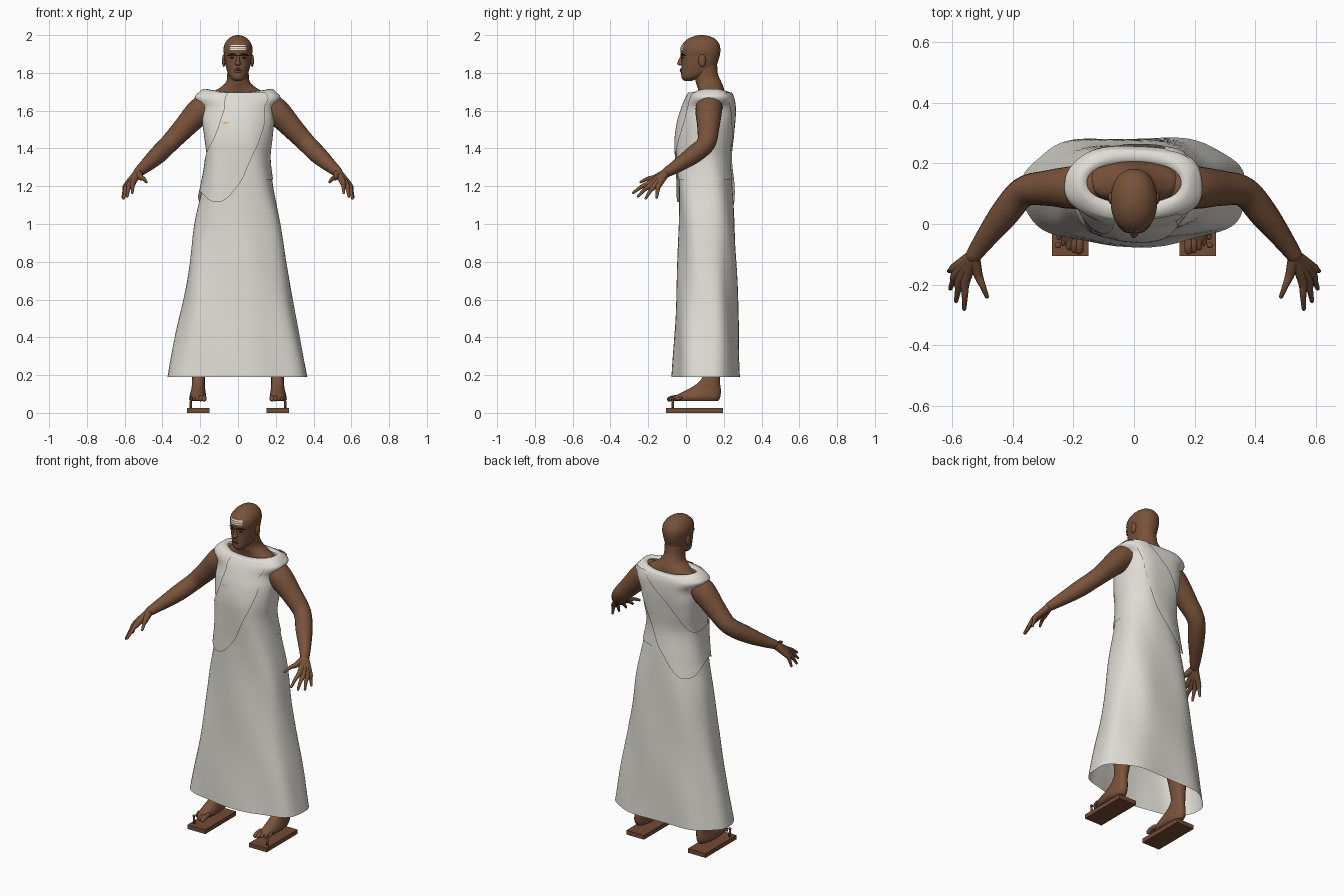
import bpy, bmesh, math
from mathutils import Vector

if "Cube" in bpy.data.objects:
    bpy.data.objects.remove(bpy.data.objects["Cube"])


def material(name, rgb):
    m = bpy.data.materials.new(name)
    m.use_nodes = True
    m.diffuse_color = (*rgb, 1)
    bsdf = m.node_tree.nodes["Principled BSDF"]
    bsdf.inputs["Base Color"].default_value = (*rgb, 1)
    bsdf.inputs["Roughness"].default_value = 0.8
    return m


SKIN = material("brown skin", (0.19, 0.085, 0.042))
CLOTH = material("off white cloth", (0.74, 0.72, 0.66))
WOOD = material("dark wood", (0.17, 0.07, 0.035))
DARK = material("dark brown", (0.03, 0.015, 0.01))
WHITE = material("white paint", (0.9, 0.9, 0.9))
GOLD = material("gold trim", (0.75, 0.4, 0.08))


def finish(name, bm, mat, smooth=True):
    bmesh.ops.recalc_face_normals(bm, faces=bm.faces)
    mesh = bpy.data.meshes.new(name)
    bm.to_mesh(mesh)
    bm.free()
    mesh.materials.append(mat)
    if smooth:
        mesh.shade_smooth()
    obj = bpy.data.objects.new(name, mesh)
    bpy.context.collection.objects.link(obj)
    return obj


def hermite(keys, t):
    """Smooth interpolation of rows whose first number is the key."""
    i = max(j for j in range(len(keys) - 1) if j == 0 or keys[j][0] <= t)
    a, b = keys[i], keys[i + 1]
    p, q = keys[max(i - 1, 0)], keys[min(i + 2, len(keys) - 1)]
    h = b[0] - a[0]
    u = min(max((t - a[0]) / h, 0), 1)
    out = []
    for k in range(1, len(a)):
        m0 = (b[k] - p[k]) / (b[0] - p[0]) * h
        m1 = (q[k] - a[k]) / (q[0] - a[0]) * h
        out.append(a[k] * (1 - u) ** 2 * (1 + 2 * u) + b[k] * u * u * (3 - 2 * u)
                   + m0 * u * (1 - u) ** 2 - m1 * u * u * (1 - u))
    return out


def surface(rows, power=2.3, fold=None):
    """Rows are height, half width, front, back, centre x. Angle 0 faces front."""
    def at(angle, z, off=0.0):
        w, f, b, cx = hermite(rows, z)
        s, c = math.sin(angle), math.cos(angle)
        if fold:
            off += fold(angle, z)
        rx, ry = w + off, (b - f) / 2 + off
        return Vector((cx + rx * math.copysign(abs(s) ** (2 / power), s),
                       (f + b) / 2 - ry * math.copysign(abs(c) ** (2 / power), c), z))
    return at


def bridge(bm, rings, closed=True, cap=False):
    vs = [[bm.verts.new(p) for p in ring] for ring in rings]
    n = len(vs[0])
    for r0, r1 in zip(vs, vs[1:]):
        for i in range(n if closed else n - 1):
            j = (i + 1) % n
            bm.faces.new((r0[i], r0[j], r1[j], r1[i]))
    if cap:
        bm.faces.new(vs[0])
        bm.faces.new(vs[-1])


def loft(name, at, heights, mat, n=40, steps=4, off=0.0, cap=False, extra=()):
    zs = [a + (b - a) * k / steps for a, b in zip(heights, heights[1:]) for k in range(steps)]
    zs.append(heights[-1])
    angles = [2 * math.pi * i / n for i in range(n)]
    rings = [[at(a, z, off) for a in angles] for z in zs]
    rings += [[e(a) for a in angles] for e in extra]
    bm = bmesh.new()
    bridge(bm, rings, cap=cap)
    return finish(name, bm, mat)


def tube(name, pts, radii, mat, n=12, steps=5):
    keys = [(i, *p, r) for i, (p, r) in enumerate(zip(pts, radii))]
    path = [hermite(keys, k / steps) for k in range((len(keys) - 1) * steps + 1)]
    centres, rings = [Vector(p[:3]) for p in path], []
    last = len(path) - 1
    for i, c in enumerate(centres):
        d = (centres[min(i + 1, last)] - centres[max(i - 1, 0)]).normalized()
        u = d.cross(Vector((0, 0, 1))).normalized()
        v, r = u.cross(d), path[i][3]
        ring = lambda k, o: [c + d * o + (u * math.cos(t) + v * math.sin(t)) * r * k
                             for t in (2 * math.pi * j / n for j in range(n))]
        dome = [(0.3, 0.9), (0.75, 0.6)]
        if i == 0:
            rings += [ring(k, -o * r) for k, o in dome]
        rings.append(ring(1, 0))
        if i == last:
            rings += [ring(k, o * r) for k, o in reversed(dome)]
    bm = bmesh.new()
    bridge(bm, rings, cap=True)
    return finish(name, bm, mat)


def patch(name, at, upper, lower, off, mat, along=40, across=12):
    """Sheet laid on a surface between two edges of (degrees, height)."""
    ku = [(i, *p) for i, p in enumerate(upper)]
    kl = [(i, *p) for i, p in enumerate(lower)]
    rings = []
    for i in range(along + 1):
        t = i / along * (len(upper) - 1)
        a, b = Vector(hermite(ku, t)), Vector(hermite(kl, t))
        rows = [a.lerp(b, j / across) for j in range(across + 1)]
        rings.append([at(math.radians(p.x), p.y, off) for p in rows])
    bm = bmesh.new()
    bridge(bm, rings, closed=False)
    return finish(name, bm, mat)


def ball(name, loc, size, mat):
    bm = bmesh.new()
    bmesh.ops.create_uvsphere(bm, u_segments=16, v_segments=10, radius=1)
    bmesh.ops.scale(bm, vec=size, verts=bm.verts)
    bmesh.ops.translate(bm, vec=loc, verts=bm.verts)
    return finish(name, bm, mat)


# Garment: long flared skirt, shirt and diagonal shawl
def folds(a, z):
    return 0.005 * math.sin(7 * a + 1) * max(0, 1.2 - z) + 0.003 * math.sin(5 * a + 9 * z)


cloth = surface([(0.19, .37, -.07, .288, 0), (0.4, .33, -.06, .282, 0), (0.6, .288, -.05, .275, 0),
                 (0.8, .255, -.042, .268, 0), (1.0, .228, -.036, .258, 0), (1.2, .186, -.04, .242, 0),
                 (1.35, .165, -.046, .228, 0), (1.45, .175, -.046, .24, 0), (1.55, .185, -.03, .252, 0),
                 (1.62, .185, -.008, .255, 0), (1.67, .222, .012, .25, 0), (1.71, .185, .035, .232, 0)],
                2.5, folds)
loft("skirt", cloth, [.19, .4, .6, .8, 1.0, 1.15, 1.26], CLOTH, n=64)


def rim(w, f, b, z):
    edge = surface([(0, w, f, b, 0), (3, w, f, b, 0)], 2.3)
    return lambda a: edge(a, z + 0.018 * math.sin(a) ** 2)


loft("shirt", cloth, [1.235, 1.35, 1.45, 1.55, 1.62, 1.67, 1.695], CLOTH, n=64, off=.005,
     extra=[rim(.185, .04, .228, 1.698), rim(.168, .058, .212, 1.698), rim(.155, .07, .203, 1.688)])
upper_edge = [(-10, 1.695), (-24, 1.55), (-48, 1.42), (-85, 1.35), (-125, 1.37), (-160, 1.5), (-205, 1.695)]
lower_edge = [(38, 1.695), (42, 1.53), (0, 1.22), (-80, 1.17), (-130, 1.09), (-170, 1.17), (-235, 1.695)]
lower_edge[2:3] = [(14, 1.32), (-18, 1.12)]
upper_edge[1:2] = [(-18, 1.6), (-30, 1.5)]
patch("shawl", cloth, upper_edge, lower_edge, .013, CLOTH, along=70, across=16)
patch("chest_trim", cloth, [(-20, 1.538), (-10, 1.54)], [(-20, 1.531), (-10, 1.532)], .017, GOLD, 4, 1)

# Neck and head
neck = surface([(1.62, .17, .06, .225, 0), (1.69, .145, .068, .207, 0), (1.72, .098, .062, .2, 0),
                (1.75, .064, .052, .188, 0), (1.79, .057, .045, .17, 0), (1.84, .057, .04, .165, 0)], 2.1)
loft("neck", neck, [1.62, 1.69, 1.72, 1.75, 1.79, 1.84], SKIN)
head = surface([(1.758, .018, -.008, .03, 0), (1.768, .034, -.02, .06, 0), (1.785, .048, -.025, .11, 0),
                (1.81, .058, -.025, .15, 0), (1.85, .068, -.024, .166, 0), (1.89, .073, -.026, .178, 0),
                (1.92, .077, -.029, .182, 0), (1.95, .072, -.02, .177, 0), (1.975, .056, .003, .16, 0),
                (1.99, .037, .03, .136, 0), (1.998, .017, .056, .107, 0), (2.0, .006, .07, .09, 0)], 2.15)
loft("head", head, [1.758, 1.768, 1.785, 1.81, 1.85, 1.89, 1.92, 1.95, 1.975, 1.99, 1.998, 2.0], SKIN, cap=True)
nose = surface([(1.838, .009, -.034, 0, 0), (1.846, .016, -.046, 0, 0), (1.86, .011, -.043, 0, 0),
                (1.892, .008, -.028, 0, 0)], 2)
loft("nose", nose, [1.838, 1.846, 1.86, 1.892], SKIN, n=16, cap=True)
for part, z, mat in (("upper_lip", 1.819, SKIN), ("mouth_line", 1.8145, DARK), ("lower_lip", 1.808, SKIN)):
    r = .0025 if mat == DARK else .006
    tube(part, [(-.022, -.014, z), (0, -.026 if mat == SKIN else -.031, z), (.022, -.014, z)], [r, r, r], mat, 8)
for i, z in enumerate((1.925, 1.935, 1.945)):
    patch(f"forehead_stripe_{i + 1}", head, [(-30, z + .003), (30, z + .003)],
          [(-30, z - .003), (30, z - .003)], .003, WHITE, 12, 1)

# Hand: each finger runs from the wrist through knuckle and joint to the tip
WRIST = (.53, -.105, 1.272)
fingers = {"index": ((.556, -.19, 1.218), (.56, -.28, 1.165)),
           "middle": ((.574, -.182, 1.208), (.587, -.254, 1.146)),
           "ring": ((.587, -.165, 1.203), (.606, -.213, 1.135)),
           "little": ((.592, -.145, 1.203), (.61, -.155, 1.14)),
           "thumb": ((.515, -.165, 1.246), (.485, -.24, 1.222))}

for side, s in (("left", 1), ("right", -1)):
    flip = lambda p: (p[0] * s, p[1], p[2])
    # Face details
    ball(f"{side}_eye", (.03 * s, -.017, 1.88), (.012, .006, .005), DARK)
    tube(f"{side}_brow", [flip(p) for p in ((.01, -.026, 1.892), (.03, -.022, 1.898), (.052, -.004, 1.892))],
         [.004, .005, .003], DARK, 8)
    ball(f"{side}_ear", (.075 * s, .085, 1.865), (.01, .02, .033), SKIN)

    # Arm
    arm = [(.15, .125, 1.635), (.21, .12, 1.59), (.29, .118, 1.505), (.365, .105, 1.425),
           (.43, .03, 1.36), (.495, -.055, 1.302), WRIST]
    tube(f"{side}_arm", [flip(p) for p in arm], [.07, .07, .058, .05, .047, .034, .026], SKIN, 20)
    for finger, (knuckle, tip) in fingers.items():
        joint = tuple((a + b) / 2 for a, b in zip(knuckle, tip))
        joint = (joint[0], joint[1], joint[2] + .006)
        tube(f"{side}_{finger}_finger", [flip(p) for p in (WRIST, knuckle, joint, tip)],
             [.022, .0155, .0105, .007], SKIN)

    # Leg and foot
    leg = surface([(.062, .036, -.06, .17, .21 * s), (.08, .044, -.07, .18, .212 * s),
                   (.1, .042, -.04, .184, .212 * s), (.13, .036, .02, .184, .21 * s),
                   (.16, .034, .065, .18, .21 * s), (.2, .034, .09, .182, .208 * s),
                   (.4, .055, .07, .2, .19 * s), (.6, .06, .06, .19, .17 * s),
                   (.9, .08, .03, .2, .13 * s), (1.15, .085, .02, .2, .09 * s)], 2.2)
    loft(f"{side}_leg", leg, [.062, .08, .1, .13, .16, .2, .4, .6, .9, 1.15], SKIN, n=24, cap=True)
    for i in range(5):
        x, r = (.18 + .017 * i) * s, .0135 - .0015 * i
        tip_y = -.088 + .004 * i * i / 1.5
        tube(f"{side}_toe_{i + 1}", [(x, -.03, .082), (x, tip_y + .02, .08), (x, tip_y, .072)],
             [r, r, r], SKIN, 10)

    # Wooden sandal with toe peg
    bm = bmesh.new()
    bmesh.ops.create_cube(bm, size=1)
    bmesh.ops.scale(bm, vec=(.12, .3, .026), verts=bm.verts)
    bmesh.ops.translate(bm, vec=(.21 * s, .045, .013), verts=bm.verts)
    finish(f"{side}_sandal", bm, WOOD, False)
    bm = bmesh.new()
    bmesh.ops.create_cone(bm, cap_ends=True, segments=12, radius1=.007, radius2=.005, depth=.05)
    bmesh.ops.translate(bm, vec=(.25 * s, -.07, .05), verts=bm.verts)
    finish(f"{side}_sandal_peg", bm, WOOD)
    ball(f"{side}_sandal_knob", (.25 * s, -.07, .074), (.01, .01, .007), WOOD)
